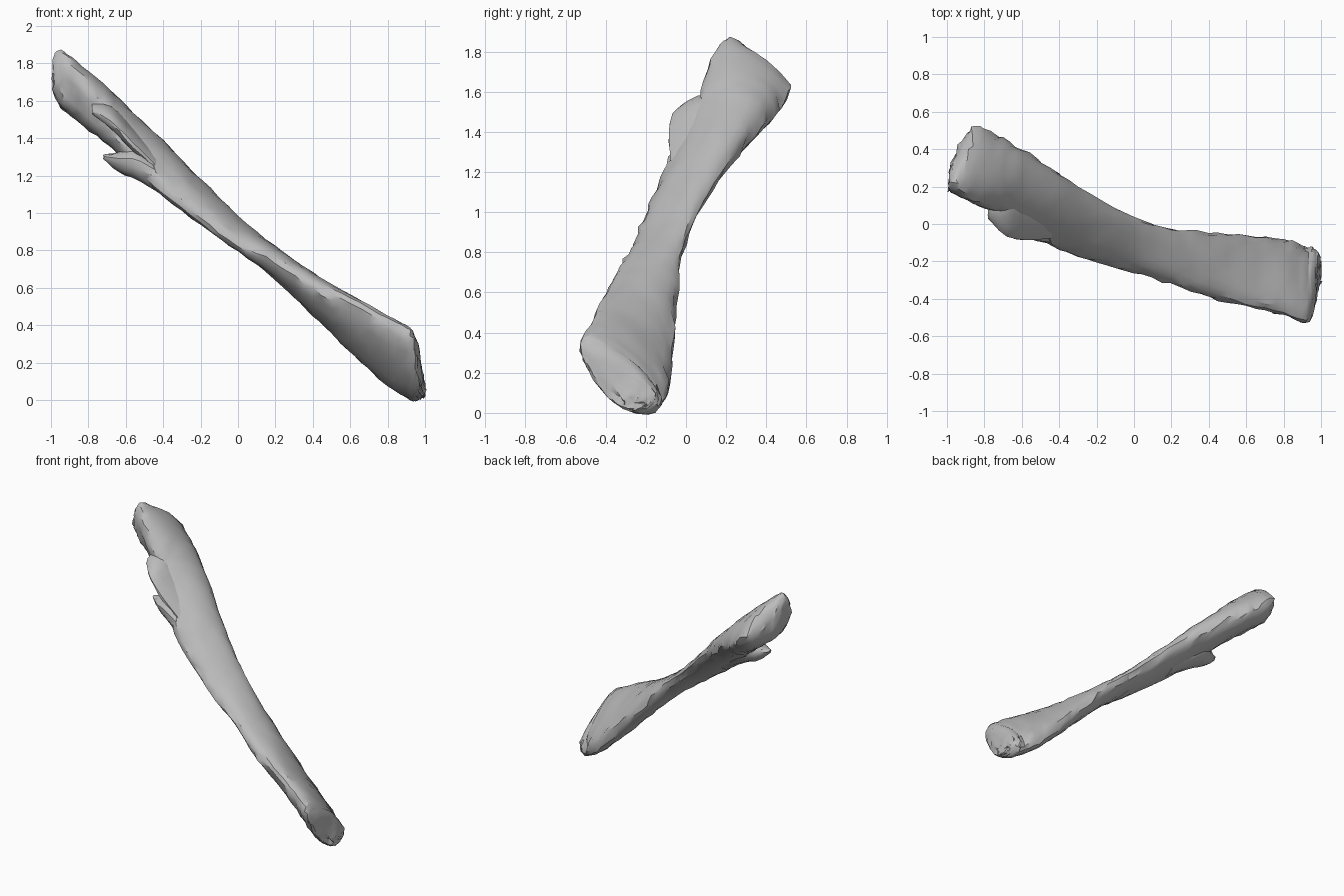
import bpy, bmesh, math, random
from mathutils import Vector

random.seed(4)
cube = bpy.data.objects.get("Cube")
if cube:
    bpy.data.objects.remove(cube)

grey = bpy.data.materials.new("weathered_grey")
grey.use_nodes = True
colour = (0.5, 0.5, 0.5, 1)
grey.diffuse_color = colour
grey.node_tree.nodes["Principled BSDF"].inputs["Base Color"].default_value = colour


def spline(a, b, c, d, t):
    """Catmull-Rom blend of four number lists."""
    return [q + 0.5 * t * (r - p + t * (2 * p - 5 * q + 4 * r - s + t * (3 * (q - r) + s - p)))
            for p, q, r, s in zip(a, b, c, d)]


def resample(rows, steps):
    out = []
    for i in range(len(rows) - 1):
        near = [rows[max(0, min(len(rows) - 1, i + k))] for k in (-1, 0, 1, 2)]
        out += [spline(*near, j / steps) for j in range(steps)]
    return out + [rows[-1]]


def section(row, quarter):
    """Ring of four elliptic quarters through front, top, back and under points."""
    x = row[0]
    pts = [Vector((x, row[k], row[k + 1])) for k in (1, 3, 5, 7)]
    mid = sum(pts, Vector()) / 4
    ring = []
    for k in range(4):
        a, b = pts[k] - mid, pts[(k + 1) % 4] - mid
        for j in range(quarter):
            t = j / quarter * math.pi / 2
            ring.append(mid + a * math.cos(t) + b * math.sin(t))
    return ring


def loft(name, rows, steps, quarter, rough):
    """Skin rings along the rows, with ragged front and back edges and sunken ends."""
    rings = [section(r, quarter) for r in resample(rows, steps)]
    bm = bmesh.new()
    n = len(rings[0])
    loops = []
    for ring in rings:
        loop = []
        for j, p in enumerate(ring):
            amount = rough if j % (n // 2) == 0 else rough * 0.35
            shake = Vector([random.uniform(-1, 1) for _ in range(3)])
            loop.append(bm.verts.new(p + shake * amount))
        loops.append(loop)
    for a, b in zip(loops, loops[1:]):
        for j in range(n):
            k = (j + 1) % n
            bm.faces.new((a[j], a[k], b[k], b[j]))
    for loop, inner in ((loops[0], loops[1]), (loops[-1], loops[-2])):
        mid = sum((v.co for v in loop), Vector()) / n
        inside = sum((v.co for v in inner), Vector()) / n
        hub = bm.verts.new(mid.lerp(inside, 0.2))
        for j in range(n):
            bm.faces.new((loop[j], loop[(j + 1) % n], hub))
    bmesh.ops.recalc_face_normals(bm, faces=bm.faces)
    mesh = bpy.data.meshes.new(name)
    bm.to_mesh(mesh)
    bm.free()
    mesh.materials.append(grey)
    obj = bpy.data.objects.new(name, mesh)
    bpy.context.collection.objects.link(obj)
    bpy.ops.object.select_all(action='DESELECT')
    obj.select_set(True)
    bpy.context.view_layer.objects.active = obj
    bpy.ops.object.shade_smooth_by_angle(angle=math.radians(32))


# Main shaft: x, then y and z of the front, top, back and under points
shaft = [
    (-.99, .18, 1.72, .22, 1.83, .29, 1.73, .23, 1.66),
    (-.95, .16, 1.68, .22, 1.87, .38, 1.67, .27, 1.57),
    (-.86, .13, 1.61, .20, 1.81, .51, 1.64, .31, 1.49),
    (-.72, .06, 1.48, .20, 1.69, .47, 1.55, .26, 1.39),
    (-.6, -.02, 1.36, .19, 1.57, .40, 1.46, .17, 1.29),
    (-.4, -.12, 1.17, .12, 1.38, .26, 1.28, -.02, 1.10),
    (-.2, -.20, 1.00, .02, 1.17, .13, 1.11, -.07, .95),
    (0, -.26, .85, -.06, .98, .03, .93, -.13, .80),
    (.2, -.32, .74, -.14, .82, -.03, .76, -.15, .64),
    (.4, -.39, .59, -.22, .68, -.05, .57, -.17, .45),
    (.6, -.43, .48, -.30, .55, -.07, .38, -.19, .26),
    (.8, -.48, .36, -.34, .43, -.09, .19, -.22, .09),
    (.92, -.52, .30, -.38, .35, -.12, .09, -.30, .03),
    (.96, -.47, .23, -.34, .28, -.13, .07, -.31, .02),
    (.985, -.35, .09, -.26, .16, -.15, .07, -.27, .01),
    (1, -.31, .05, -.26, .08, -.2, .05, -.26, .02),
]
loft("shaft", shaft, 4, 5, 0.013)

# Curled lip peeling off the front edge, running back into the shaft
lip = [(-.78, .03, 1.54, .06, 1.57, .10, 1.58, .06, 1.53),
       (-.68, -.06, 1.47, -.01, 1.54, .14, 1.57, .04, 1.46),
       (-.56, -.08, 1.35, -.01, 1.43, .14, 1.45, .05, 1.34),
       (-.4, -.07, 1.2, -.01, 1.27, .10, 1.28, .02, 1.18)]
loft("curled_lip", lip, 3, 3, 0.008)

# Broken splinter below the lip
splinter = [(-.72, .02, 1.30, .03, 1.31, .04, 1.305, .03, 1.29),
            (-.64, -.04, 1.27, .01, 1.32, .10, 1.30, .05, 1.22),
            (-.52, -.09, 1.23, .0, 1.34, .16, 1.28, .04, 1.165),
            (-.32, -.12, 1.10, 0, 1.20, .08, 1.14, -.02, 1.04)]
loft("splinter", splinter, 3, 3, 0.007)
